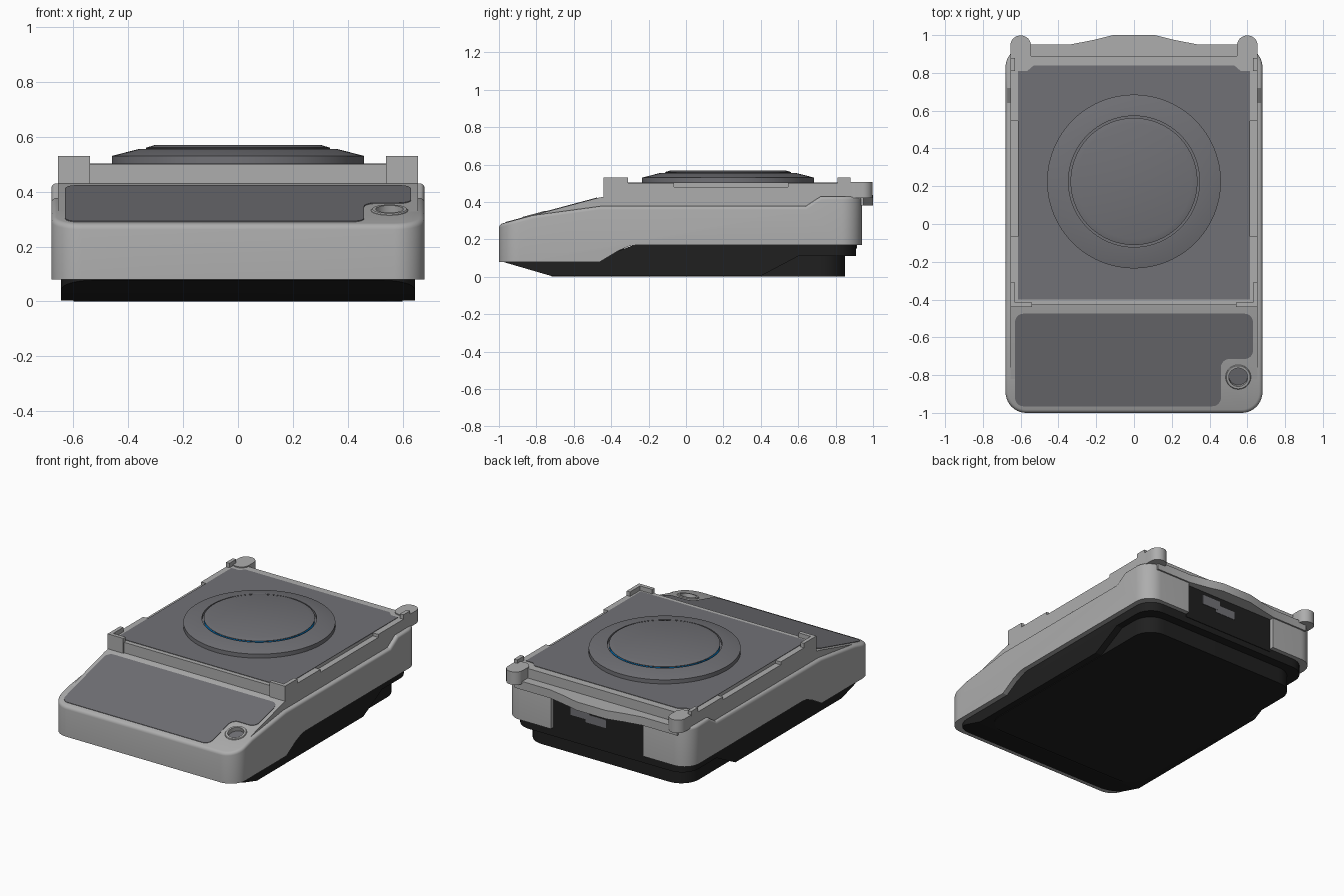
import bpy, bmesh, math
from mathutils import Vector

if "Cube" in bpy.data.objects:
    bpy.data.objects.remove(bpy.data.objects["Cube"])


def material(name, rgb):
    m = bpy.data.materials.new(name)
    m.diffuse_color = (*rgb, 1)
    m.use_nodes = True
    m.node_tree.nodes["Principled BSDF"].inputs["Base Color"].default_value = m.diffuse_color
    return m


GREY = material("light grey shell", (0.42, 0.42, 0.42))
DARK = material("slate grey panel", (0.165, 0.165, 0.18))
BLACK = material("black base", (0.014, 0.014, 0.014))
BLUE = material("blue ring", (0.0, 0.23, 0.68))


def slope(y):
    """Height of the tilted front deck."""
    return 0.28 + (y + 1) * 0.268


def finish(name, bm, mat):
    bmesh.ops.recalc_face_normals(bm, faces=bm.faces)
    me = bpy.data.meshes.new(name)
    bm.to_mesh(me)
    bm.free()
    me.materials.append(mat)
    ob = bpy.data.objects.new(name, me)
    bpy.context.collection.objects.link(ob)
    return ob


def prism(name, pts, lo, hi, mat, axis="z", shear=None):
    """Extrude a 2D outline: (x, y) along z, or (y, z) along x."""
    bm = bmesh.new()

    def at(p, h):
        if axis == "x":
            return (h, p[0], p[1])
        return (p[0], p[1], h + (shear(p[1]) if shear else 0))
    a = [bm.verts.new(at(p, lo)) for p in pts]
    b = [bm.verts.new(at(p, hi)) for p in pts]
    bm.faces.new(a)
    bm.faces.new(b)
    for i in range(len(pts)):
        j = (i + 1) % len(pts)
        bm.faces.new((a[i], a[j], b[j], b[i]))
    return finish(name, bm, mat)


def rect(x0, x1, y0, y1):
    return [(x0, y0), (x1, y0), (x1, y1), (x0, y1)]


def rounded(pts, r, n=8):
    """Round every corner of an outline with an arc."""
    out, w = [], 0.7071
    for i, p in enumerate(pts):
        c = Vector(p)
        a = c + (Vector(pts[i - 1]) - c).normalized() * r
        b = c + (Vector(pts[(i + 1) % len(pts)]) - c).normalized() * r
        for k in range(n + 1):
            t = k / n
            u, v, s = (1 - t) ** 2, 2 * w * t * (1 - t), t * t
            out.append(tuple((a * u + c * v + b * s) / (u + v + s)))
    return out


def box(name, x0, x1, y0, y1, z0, z1, mat):
    return prism(name, rect(x0, x1, y0, y1), z0, z1, mat)


def lathe(name, prof, loc, mat, tilt=0, n=96):
    bm = bmesh.new()
    vs = [bm.verts.new((r, 0, z)) for r, z in prof]
    es = [bm.edges.new(vs[i:i + 2]) for i in range(len(vs) - 1)]
    bmesh.ops.spin(bm, geom=vs + es, axis=(0, 0, 1), cent=(0, 0, 0),
                   angle=2 * math.pi, steps=n)
    bmesh.ops.remove_doubles(bm, verts=bm.verts, dist=1e-5)
    ob = finish(name, bm, mat)
    ob.location = loc
    ob.rotation_euler.x = tilt
    return ob


def select(ob):
    bpy.ops.object.select_all(action="DESELECT")
    ob.select_set(True)
    bpy.context.view_layer.objects.active = ob


def boolean(ob, cutter, op, keep=False):
    cutter.hide_render = True
    m = ob.modifiers.new("cut", "BOOLEAN")
    m.object, m.operation, m.solver = cutter, op, "EXACT"
    select(ob)
    bpy.ops.object.modifier_apply(modifier=m.name)
    if not keep:
        bpy.data.objects.remove(cutter, do_unlink=True)


def soften_top(ob, width):
    """Bevel edges where an upward face meets a side wall."""
    bm = bmesh.new()
    bm.from_mesh(ob.data)
    bm.normal_update()
    es = []
    for e in bm.edges:
        if len(e.link_faces) == 2:
            z = sorted(f.normal.z for f in e.link_faces)
            if abs(z[0]) < 0.3 and z[1] > 0.6:
                es.append(e)
    bmesh.ops.bevel(bm, geom=es, offset=width, segments=4, profile=0.5,
                    affect="EDGES", clamp_overlap=False)
    bm.to_mesh(ob.data)
    bm.free()


# Lower shell: side profile trimmed by a rounded plan outline
shell = prism("shell", [(-1, 0.08), (-0.46, 0.08), (-0.36, 0.14), (-0.3, 0.165), (-0.26, 0.17),
                        (0.94, 0.17), (0.94, 0.43), (0.72, 0.43), (0.64, 0.377),
                        (-0.46, 0.377), (-0.82, slope(-0.82)), (-1, 0.28)],
              -0.8, 0.8, GREY, "x")
boolean(shell, prism("plan", rounded(rect(-0.68, 0.68, -1, 0.94), 0.11, 10), -0.2, 0.8, GREY),
        "INTERSECT")
soften_top(shell, 0.018)
boolean(shell, box("rear_cutter", -0.34, 0.34, 0.91, 1.1, 0.1, 0.425, GREY), "DIFFERENCE")

# Upper frame with the wedge of the front deck
frame = prism("upper_frame", [(-0.84, 0.3), (-0.82, slope(-0.82)), (-0.47, slope(-0.47)),
                              (-0.43, 0.43), (-0.43, 0.5), (0.89, 0.5), (0.89, 0.3)],
              -0.655, 0.655, GREY, "x")
for s in (-1, 1):
    x0, x1 = sorted((s * 0.615, s * 0.7))
    boolean(frame, box("rail_cutter", x0, x1, -0.065, 0.545, 0.48, 0.6, GREY), "DIFFERENCE")

# Spirit level: pocket, rim and glass
level = (0.552, -0.81, slope(-0.81))
tilt = math.atan(0.268)
pocket = lathe("pocket_cutter", [(0, -0.035), (0.056, -0.035), (0.056, 0.1), (0, 0.1)],
               level, GREY, tilt, 48)
boolean(shell, pocket, "DIFFERENCE", keep=True)
boolean(frame, pocket, "DIFFERENCE")
lathe("level_rim", [(0.05, -0.034), (0.05, 0.006), (0.063, 0.006), (0.067, 0.002), (0.067, -0.008)],
      level, GREY, tilt, 48)
lathe("level_glass", [(0, -0.022), (0.05, -0.022), (0.05, -0.03)], level, DARK, tilt, 48)

# Rear lip with central bulge
prism("rear_lip", [(-0.6, 0.88), (0.6, 0.88), (0.6, 0.95), (0.34, 0.95), (0.22, 0.973),
                   (0.11, 1), (-0.11, 1), (-0.22, 0.973), (-0.34, 0.95), (-0.6, 0.95)],
      0.38, 0.436, GREY)

# Corner brackets and rear ears
for s, side in ((-1, "left"), (1, "right")):
    def sx(a, b):
        return sorted((s * a, s * b))
    box("front_bracket_" + side, *sx(0.54, 0.655), -0.44, -0.415, 0.43, 0.53, GREY)
    box("side_bracket_" + side, *sx(0.63, 0.655), -0.44, -0.31, 0.43, 0.53, GREY)
    box("rear_tab_" + side, *sx(0.63, 0.655), 0.81, 0.88, 0.48, 0.53, GREY)
    prism("rear_ear_" + side, rounded(rect(*sx(0.545, 0.655), 0.84, 0.998), 0.054),
          0.42, 0.507, GREY)

# Dark face plates
prism("front_panel", rounded([(-0.63, -0.965), (0.46, -0.965), (0.46, -0.715),
                              (0.63, -0.715), (0.63, -0.475), (-0.63, -0.475)], 0.045),
      -0.004, 0.003, DARK, shear=slope)
prism("top_panel", [(-0.615, -0.4), (0.615, -0.4), (0.615, 0.81), (0.565, 0.81), (0.53, 0.84),
                    (-0.53, 0.84), (-0.565, 0.81), (-0.615, 0.81)], 0.496, 0.503, DARK)

# Round weighing pan with glowing ring
pan = (0, 0.225, 0)
lathe("pan_skirt", [(0.46, 0.5), (0.46, 0.53), (0.358, 0.556), (0.347, 0.556), (0.347, 0.535),
                    (0, 0.535)], pan, DARK)
lathe("ring_light", [(0.334, 0.534), (0.334, 0.557)], pan, BLUE)
lathe("pan_plate", [(0.32, 0.54), (0.336, 0.557), (0.336, 0.56), (0.305, 0.569), (0, 0.569)],
      pan, DARK)

# Black base: stepped outer tier and inner tub
base = prism("base", [(-0.97, 0.1), (-0.97, 0.077), (-0.72, 0.004), (0.4, 0.004), (0.6, 0.11),
                      (0.91, 0.11), (0.91, 0.2), (-0.2, 0.2), (-0.46, 0.1)],
             -0.8, 0.8, BLACK, "x")
boolean(base, prism("base_plan", rounded(rect(-0.645, 0.645, -0.97, 0.91), 0.12, 10),
                    -0.2, 0.8, BLACK), "INTERSECT")
prism("base_tub", rounded(rect(-0.6, 0.6, -0.72, 0.85), 0.13, 10), 0, 0.15, BLACK)

# Rear socket plate with openings
box("rear_plate", -0.34, 0.34, 0.89, 0.914, 0.15, 0.43, BLACK)
box("socket_large", 0.07, 0.21, 0.91, 0.917, 0.29, 0.355, DARK)
box("socket_small", -0.05, 0.1, 0.91, 0.916, 0.27, 0.325, DARK)

# Smooth the curved walls, keep the creases
for ob in list(bpy.context.scene.objects):
    select(ob)
    bpy.ops.object.shade_smooth_by_angle(angle=math.radians(25))
